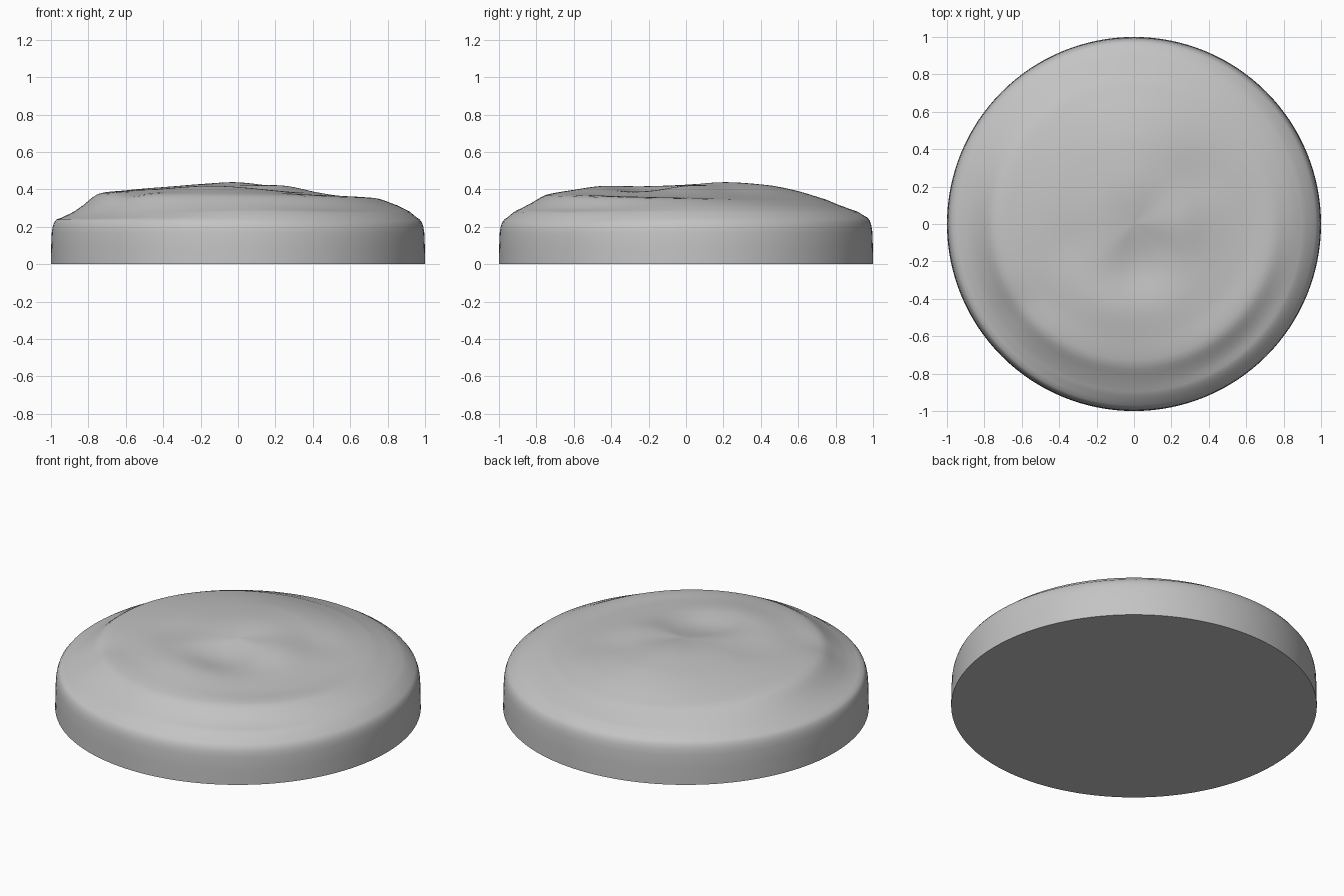
import bpy, bmesh, math

old = bpy.data.objects.get("Cube")
if old:
    bpy.data.objects.remove(old, do_unlink=True)

SEGMENTS = 128
CENTRE = 0.42
RADII = [0.0, 0.25, 0.45, 0.6, 0.75, 0.85, 0.92, 0.97]

# Crown heights at each radius, one row per 45 degrees from +x
ROWS = [
    [0.42, 0.38, 0.36, 0.35, 0.315, 0.28, 0.24],
    [0.42, 0.395, 0.37, 0.34, 0.31, 0.28, 0.24],
    [0.43, 0.42, 0.39, 0.345, 0.305, 0.28, 0.25],
    [0.42, 0.41, 0.39, 0.36, 0.315, 0.28, 0.25],
    [0.42, 0.41, 0.395, 0.375, 0.30, 0.26, 0.24],
    [0.42, 0.41, 0.39, 0.37, 0.30, 0.26, 0.24],
    [0.40, 0.41, 0.395, 0.37, 0.315, 0.28, 0.24],
    [0.40, 0.385, 0.37, 0.36, 0.30, 0.275, 0.23],
]

# Soft dents and swellings: x, y, width, height
BUMPS = [
    (-0.1, 0.15, 0.2, 0.012),
    (0.05, -0.18, 0.17, -0.015),
    (-0.35, -0.12, 0.15, -0.008),
    (0.35, 0.25, 0.15, -0.01),
    (-0.6, -0.45, 0.12, -0.012),
    (-0.15, -0.42, 0.18, 0.008),
]


def spline(a, b, c, d, t):
    return b + 0.5 * t * (c - a + t * (2*a - 5*b + 4*c - d + t * (3*(b - c) + d - a)))


def row_height(row, r):
    """Smooth height along one radial profile."""
    h = [CENTRE] + row
    last = len(h) - 1
    i = max(k for k in range(last) if RADII[k] <= r)
    t = (r - RADII[i]) / (RADII[i + 1] - RADII[i])
    return spline(h[max(i - 1, 0)], h[i], h[i + 1], h[min(i + 2, last)], t)


def crown_height(r, angle):
    u = angle / (2 * math.pi) * len(ROWS)
    i = int(u)
    near = [row_height(ROWS[(i + k) % len(ROWS)], r) for k in (-1, 0, 1, 2)]
    z = spline(*near, u - i)
    x, y = r * math.cos(angle), r * math.sin(angle)
    for bx, by, width, height in BUMPS:
        z += height * math.exp(-((x - bx)**2 + (y - by)**2) / width**2)
    return z


# Uneven domed disc: crown rings, rounded shoulder, side wall and base
bm = bmesh.new()
rings = []
angles = [2 * math.pi * k / SEGMENTS for k in range(SEGMENTS)]
crown_steps = 40
for s in range(1, crown_steps + 1):
    r = 0.97 * s / crown_steps
    rings.append([bm.verts.new((r * math.cos(a), r * math.sin(a), crown_height(r, a)))
                  for a in angles])
for r, share in [(0.983, 0.93), (0.991, 0.83), (0.996, 0.7), (0.999, 0.4), (1.0, 0.0)]:
    rings.append([bm.verts.new((r * math.cos(a), r * math.sin(a),
                                share * crown_height(0.97, a)))
                  for a in angles])

middle = bm.verts.new((0, 0, crown_height(0, 0)))
for k in range(SEGMENTS):
    n = (k + 1) % SEGMENTS
    bm.faces.new((middle, rings[0][k], rings[0][n]))
    for inner, outer in zip(rings, rings[1:]):
        bm.faces.new((inner[k], outer[k], outer[n], inner[n]))
bm.faces.new(list(reversed(rings[-1])))
bmesh.ops.recalc_face_normals(bm, faces=bm.faces)

mesh = bpy.data.meshes.new("domed_disc")
bm.to_mesh(mesh)
bm.free()
disc = bpy.data.objects.new("domed_disc", mesh)
bpy.context.collection.objects.link(disc)

# Plain grey finish
grey = bpy.data.materials.new("plain_grey")
grey.use_nodes = True
colour = (0.55, 0.55, 0.55, 1)
grey.diffuse_color = colour
grey.node_tree.nodes["Principled BSDF"].inputs["Base Color"].default_value = colour
mesh.materials.append(grey)

bpy.ops.object.select_all(action="DESELECT")
disc.select_set(True)
bpy.context.view_layer.objects.active = disc
bpy.ops.object.shade_smooth_by_angle(angle=math.radians(40))
